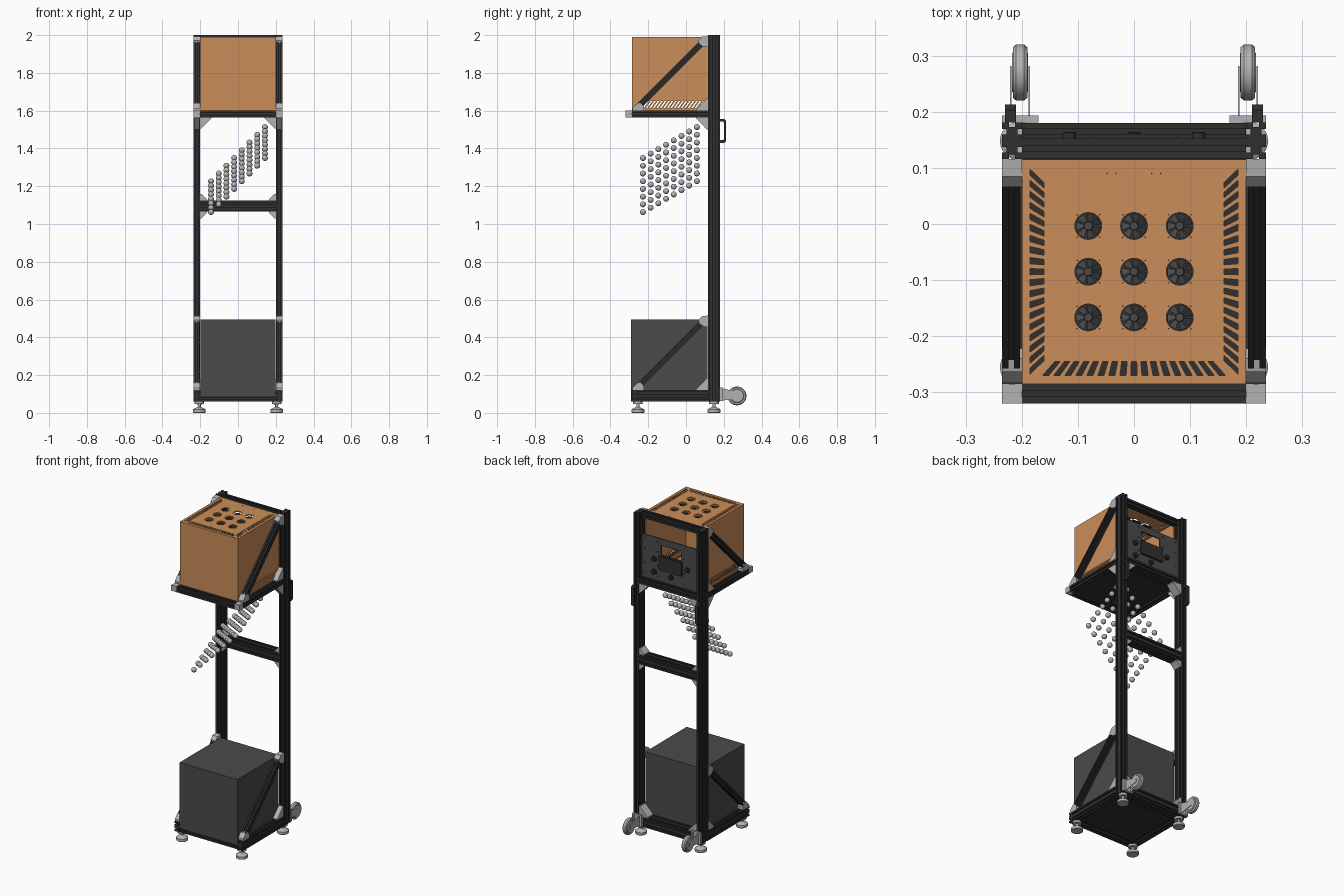
import bpy, bmesh
from math import sin, cos, pi, radians
from mathutils import Matrix

if "Cube" in bpy.data.objects:
    bpy.data.objects.remove(bpy.data.objects["Cube"])

def material(name, r, g, b):
    m = bpy.data.materials.new(name)
    m.diffuse_color = (r, g, b, 1)
    m.use_nodes = True
    m.node_tree.nodes["Principled BSDF"].inputs["Base Color"].default_value = m.diffuse_color
    return m

BLACK = material("black_metal", .03, .03, .03)
DARK = material("dark_grey", .07, .07, .07)
LIGHT = material("light_grey", .45, .45, .45)
ORANGE = material("orange", .6, .27, .1)

def finish(name, bm, mat, smooth=False):
    bmesh.ops.recalc_face_normals(bm, faces=bm.faces)
    me = bpy.data.meshes.new(name)
    bm.to_mesh(me)
    bm.free()
    if mat:
        me.materials.append(mat)
    if smooth:
        me.shade_smooth()
        me.set_sharp_from_angle(angle=radians(35))
    ob = bpy.data.objects.new(name, me)
    bpy.context.scene.collection.objects.link(ob)
    return ob

def prisms(name, polys, axis, lo, hi, mat=None):
    """Extrude 2D outlines along an axis (x: y,z  y: x,z  z: x,y)."""
    place = {'x': lambda a, b, c: (c, a, b), 'y': lambda a, b, c: (a, c, b), 'z': lambda a, b, c: (a, b, c)}[axis]
    bm = bmesh.new()
    for pts in polys:
        low = [bm.verts.new(place(a, b, lo)) for a, b in pts]
        top = [bm.verts.new(place(a, b, hi)) for a, b in pts]
        bm.faces.new(low)
        bm.faces.new(top)
        n = len(pts)
        for i in range(n):
            j = (i + 1) % n
            bm.faces.new((low[i], low[j], top[j], top[i]))
    return finish(name, bm, mat)

def rect(a0, a1, b0, b1):
    return [(a0, b0), (a1, b0), (a1, b1), (a0, b1)]

def circle(a, b, r, n=24):
    return [(a + r * cos(2 * pi * i / n), b + r * sin(2 * pi * i / n)) for i in range(n)]

def box(name, x0, x1, y0, y1, z0, z1, mat):
    return prisms(name, [rect(x0, x1, y0, y1)], 'z', z0, z1, mat)

def rail(name, axis, a0, a1, b0, b1, lo, hi, mat=BLACK):
    """Slotted aluminium extrusion, one groove per module on each side."""
    c, pts = rect(a0, a1, b0, b1), []
    for k in range(4):
        (ax, ay), (bx, by) = c[k], c[(k + 1) % 4]
        size = abs(bx - ax) + abs(by - ay)
        ux, uy = (bx - ax) / size, (by - ay) / size
        pts.append(c[k])
        n = max(1, round(size / .0325))
        for i in range(n):
            t = (i + .5) * size / n
            for s, d in ((-.005, 0), (-.005, .008), (.005, .008), (.005, 0)):
                pts.append((ax + ux * (t + s) - uy * d, ay + uy * (t + s) + ux * d))
    return prisms(name, [pts], axis, lo, hi, mat)

def lathe(name, prof, loc, mat, axis='z', n=28):
    bm = bmesh.new()
    rings = [[bm.verts.new((r * cos(2 * pi * i / n), r * sin(2 * pi * i / n), h)) for i in range(n)] for r, h in prof]
    for p, q in zip(rings, rings[1:]):
        for i in range(n):
            bm.faces.new((p[i], p[i - 1], q[i - 1], q[i]))
    bm.faces.new(rings[0])
    bm.faces.new(rings[-1])
    if axis == 'x':
        bm.transform(Matrix.Rotation(pi / 2, 4, 'Y'))
    if axis == 'y':
        bm.transform(Matrix.Rotation(-pi / 2, 4, 'X'))
    ob = finish(name, bm, mat, True)
    ob.location = loc
    return ob

def cut(ob, cutter):
    cutter.hide_render = True
    mod = ob.modifiers.new("cut", 'BOOLEAN')
    mod.object, mod.operation, mod.solver = cutter, 'DIFFERENCE', 'EXACT'
    me = bpy.data.meshes.new_from_object(ob.evaluated_get(bpy.context.evaluated_depsgraph_get()))
    ob.modifiers.clear()
    ob.data = me
    bpy.data.objects.remove(cutter)

CY = -.085  # centre of both boxes in y

# Mirrored side parts
for s, side in ((-1, "left"), (1, "right")):
    x0, x1 = sorted((s * .2, s * .235))
    rail(side + "_post", 'z', x0, x1, .116, .181, .06, 2)
    rail(side + "_base_rail", 'y', x0, x1, .06, .12, -.29, .116)
    rail(side + "_shelf_rail", 'y', x0, x1, 1.565, 1.6, -.285, .116)
    box(side + "_shelf_corner", x0, x1, -.32, -.285, 1.565, 1.6, LIGHT)
    # diagonal braces with end brackets
    for level, z in (("lower", .12), ("upper", 1.6)):
        b = rail(f"{side}_{level}_brace", 'z', -.0155, .0155, -.0155, .0155, -.245, .245)
        b.rotation_euler.x = -pi / 4
        b.location = (s * .219, -.078, z + .195)
        foot = [(-.283, z), (-.222, z), (-.222, z + .018), (-.24, z + .042), (-.262, z + .036), (-.283, z + .012)]
        head = [(.116, z + .395), (.085, z + .392), (.066, z + .372), (.072, z + .352), (.098, z + .336), (.116, z + .336)]
        prisms(f"{side}_{level}_brace_foot", [foot], 'x', x0, x1, LIGHT)
        prisms(f"{side}_{level}_brace_head", [head], 'x', x0, x1, LIGHT)
    # corner gussets towards the front and towards the middle
    for name, z, d in (("base", .12, 1), ("shelf_top", 1.6, 1), ("shelf_under", 1.565, -1)):
        prisms(f"{side}_{name}_gusset", [[(.116, z), (.054, z), (.054, z + d * .006), (.11, z + d * .064),
               (.116, z + d * .064)]], 'x', x0 + .003, x1 - .003, LIGHT)
    for name, z, d, w in (("base_rear", .12, 1, .06), ("shelf_rear", 1.565, -1, .06),
                          ("middle_top", 1.125, 1, .035), ("middle_under", 1.065, -1, .035)):
        prisms(f"{side}_{name}_gusset", [[(s * .2, z), (s * (.2 - w), z), (s * (.2 - w), z + d * .006),
               (s * .194, z + d * w), (s * .2, z + d * w)]], 'y', .122, .177, LIGHT)
    # levelling feet
    for end, y in (("front", -.255), ("rear", .148)):
        lathe(f"{side}_{end}_foot", [(.031, 0), (.034, .003), (.034, .018), (.028, .022), (.012, .03), (.008, .032),
              (.008, .046), (.026, .046), (.026, .06)], (s * .205, y, 0), LIGHT)
    # transport wheel and fork
    lathe(side + "_wheel", [(.012, -.0145), (.034, -.0145), (.037, -.011), (.045, -.013), (.05, -.007), (.05, .007),
          (.045, .013), (.037, .011), (.034, .0145), (.012, .0145)], (s * .203, .27, .09), LIGHT, 'x', 36)
    f0, f1 = sorted((s * .17, s * .235))
    box(side + "_wheel_flange", f0, f1, .181, .193, .062, .135, LIGHT)
    for d in (-1, 1):
        c = s * .203 + d * .0165
        prisms(side + "_wheel_fork", [[(.193, .065), (.25, .075), (.282, .08), (.282, .1), (.25, .115), (.193, .13)]],
               'x', c - .0015, c + .0015, LIGHT)
    # pull handle
    prisms(side + "_handle", [[(.181, 1.43), (.203, 1.43), (.213, 1.44), (.213, 1.545), (.203, 1.556), (.181, 1.556),
           (.181, 1.542), (.197, 1.542), (.201, 1.537), (.201, 1.449), (.197, 1.444), (.181, 1.444)]],
           'x', s * .22 - .01, s * .22 + .01, BLACK)

# Cross rails
rail("top_cross_rail", 'x', .116, .152, 1.965, 2, -.2, .2)
rail("middle_cross_rail", 'x', .118, .18, 1.065, 1.125, -.2, .2)
rail("base_rear_rail", 'x', .118, .18, .06, .12, -.2, .2)
rail("base_front_rail", 'x', -.286, -.254, .06, .12, -.235, .235)
rail("shelf_rear_rail", 'x', .118, .18, 1.565, 1.6, -.2, .2)
rail("shelf_front_rail", 'x', -.32, -.285, 1.565, 1.6, -.2, .2)
box("shelf_plate", -.2, .2, -.285, .118, 1.575, 1.595, BLACK)
box("base_plate", -.2, .2, -.26, .118, .082, .092, BLACK)

# Lower cabinet
box("lower_cabinet", -.199, .199, -.29, .115, .09, .495, DARK)

# Upper enclosure: open at the back, with radial vent slots
slots = []
for turn in (0, pi, -pi / 2):
    for k in range(19):
        t = (k - 9) / 9.4
        quad = [(.16, t * .16 - .0048), (.185, t * .185 - .0055), (.185, t * .185 + .0055), (.16, t * .16 + .0048)]
        if turn < 0 and abs(k - 9) > 8:
            continue
        slots.append([(a * cos(turn) - b * sin(turn), a * sin(turn) + b * cos(turn) + CY) for a, b in quad])
fans = [(i * .0815, CY + j * .0815) for i in (-1, 0, 1) for j in (-1, 0, 1)]

top = box("enclosure_top", -.2, .2, -.285, .115, 1.984, 1.99, ORANGE)
cut(top, prisms("top_cutter", slots + [circle(x, y, .024) for x, y in fans], 'z', 1.97, 2.0))
floor = box("enclosure_floor", -.2, .2, -.285, .115, 1.6, 1.606, ORANGE)
cut(floor, prisms("floor_cutter", slots, 'z', 1.597, 1.62))
box("enclosure_front", -.2, .2, -.285, -.279, 1.606, 1.984, ORANGE)
side_slots = [[(y, 1.614), (y + .009, 1.614), (y + .036, 1.652), (y + .027, 1.652)]
              for y in [-.25 + .0185 * k for k in range(18)]]
for s, side in ((-1, "left"), (1, "right")):
    x0, x1 = sorted((s * .194, s * .2))
    wall = box(f"enclosure_{side}_wall", x0, x1, -.279, .115, 1.606, 1.984, ORANGE)
    cut(wall, prisms("wall_cutter", side_slots, 'x', x0 - .01, x1 + .01))

# Cooling fans
for x, y in fans:
    box("fan_housing", x - .027, x + .027, y - .027, y + .027, 1.966, 1.973, BLACK)
    lathe("fan_hub", [(.008, 0), (.008, .012), (.007, .013)], (x, y, 1.973), DARK, n=16)
    bm = bmesh.new()
    for k in range(7):
        a = 2 * pi * k / 7
        pts = [(.007, a, .004), (.023, a + .15, .003), (.023, a + .8, .01), (.007, a + .7, .01)]
        bm.faces.new([bm.verts.new((x + r * cos(t), y + r * sin(t), 1.973 + h)) for r, t, h in pts])
    finish("fan_blades", bm, DARK)
    prisms("fan_screws", [circle(x + i * .02, y + j * .02, .0015, 8) for i in (-1, 1) for j in (-1, 1)],
           'z', 1.985, 1.9906, BLACK)
prisms("top_screws", [circle(x, .09, .0015, 8) for x in (-.048, -.032, .032, .048)], 'z', 1.985, 1.9906, BLACK)

# Rear control panel with window, display and knobs
panel = box("control_panel", -.2, .2, .14, .148, 1.6, 1.865, DARK)
cut(panel, prisms("window_cutter", [rect(-.068, .068, 1.765, 1.825)], 'y', .13, .16))
box("display", -.078, .078, .148, .16, 1.675, 1.76, BLACK)
for x, z in ((.115, 1.73), (-.115, 1.72), (0, 1.645), (.115, 1.65)):
    lathe("panel_knob", [(.018, 0), (.018, .004), (.012, .004), (.012, .014), (.01, .016)], (x, .148, z), BLACK, 'y', 20)
prisms("panel_screws", [circle(x, z, .004, 10) for x in (-.18, -.09, .09, .18) for z in (1.625, 1.69, 1.78, 1.845)],
       'y', .147, .151, BLACK)

# Tilted 8 by 8 lattice of floating balls
bm = bmesh.new()
bmesh.ops.create_uvsphere(bm, u_segments=20, v_segments=12, radius=.0155)
first = finish("ball", bm, LIGHT, True)
for i in range(8):
    for j in range(8):
        ob = first if i + j == 0 else bpy.data.objects.new("ball", first.data)
        if ob is not first:
            bpy.context.scene.collection.objects.link(ob)
        ob.location = (-.143 + i * .0408, -.228 + j * .0408, 1.063 + i * .0409 + j * .0234)
